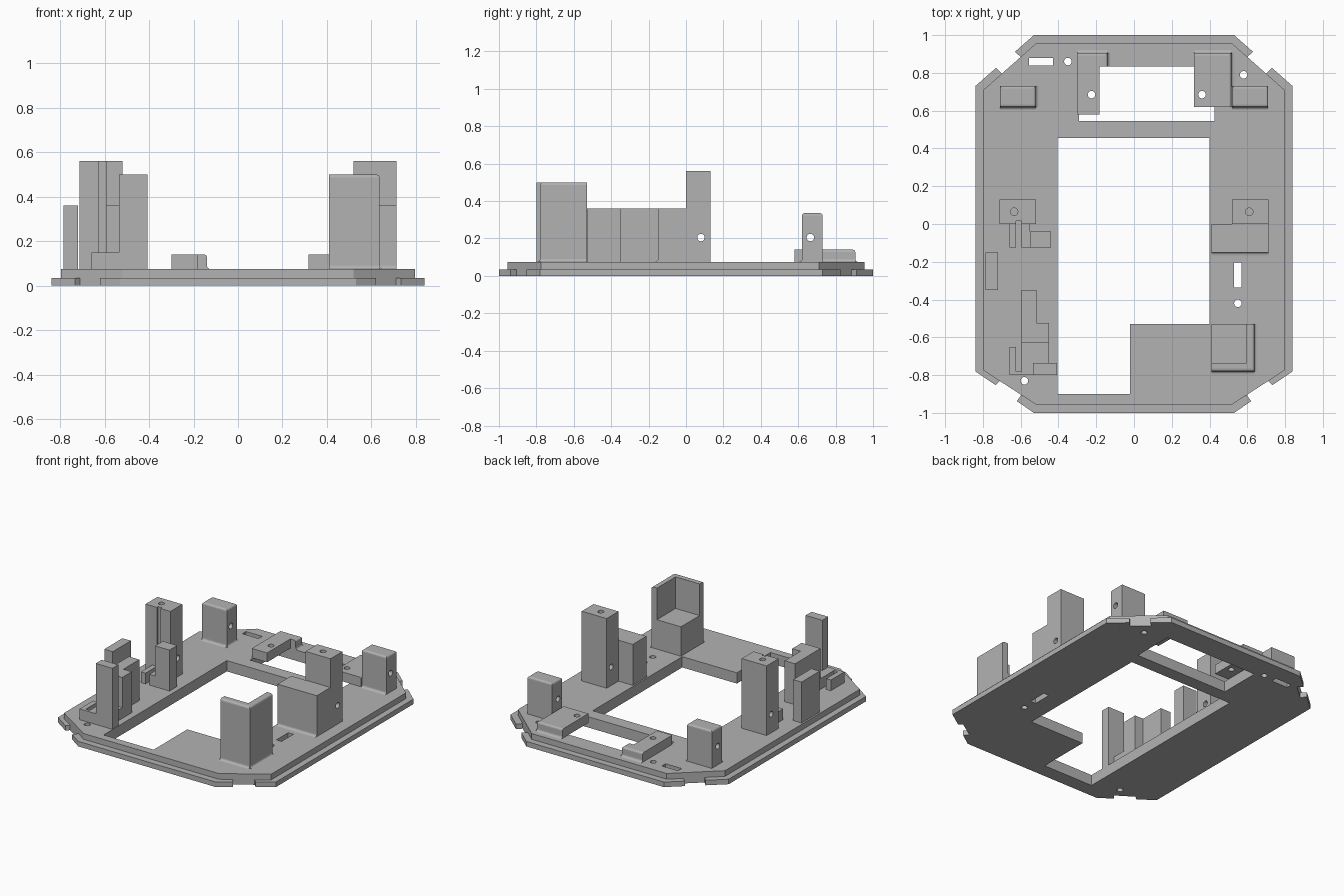
import bpy, bmesh, math
from mathutils import Vector

cube = bpy.data.objects.get("Cube")
if cube:
    bpy.data.objects.remove(cube)

grey = bpy.data.materials.new("plain_grey")
grey.use_nodes = True
colour = (0.45, 0.45, 0.45, 1)
grey.diffuse_color = colour
grey.node_tree.nodes["Principled BSDF"].inputs["Base Color"].default_value = colour

TOP = 0.075      # top of the base plate
HOLE = 0.02      # radius of the screw holes


def finish(name, bm):
    bmesh.ops.recalc_face_normals(bm, faces=bm.faces)
    mesh = bpy.data.meshes.new(name)
    bm.to_mesh(mesh)
    bm.free()
    mesh.materials.append(grey)
    obj = bpy.data.objects.new(name, mesh)
    bpy.context.collection.objects.link(obj)
    return obj


def add_prism(bm, pts, z0, z1):
    face = bm.faces.new([bm.verts.new((x, y, z0)) for x, y in pts])
    ext = bmesh.ops.extrude_face_region(bm, geom=[face])["geom"]
    verts = [g for g in ext if isinstance(g, bmesh.types.BMVert)]
    bmesh.ops.translate(bm, verts=verts, vec=(0, 0, z1 - z0))


def rect(x0, x1, y0, y1):
    return [(x0, y0), (x1, y0), (x1, y1), (x0, y1)]


def prism(name, pts, z1, z0=TOP, rounding=0, keep=lambda p: True):
    """Vertical prism; top edges whose midpoint passes keep are rounded."""
    bm = bmesh.new()
    add_prism(bm, pts, z0, z1)
    if rounding:
        edges = [e for e in bm.edges if all(abs(v.co.z - z1) < 1e-5 for v in e.verts)
                 and keep((e.verts[0].co + e.verts[1].co) / 2)]
        bmesh.ops.bevel(bm, geom=edges, offset=rounding, segments=3, profile=0.5, affect='EDGES')
    return finish(name, bm)


def fillet(name, p, q, out, r=0.016):
    """Concave strip where a wall running from p to q meets the plate."""
    bm = bmesh.new()
    arc = [(r - r * math.sin(a), r - r * math.cos(a))
           for a in (math.pi / 2 * i / 4 for i in range(5))]
    section = [(0, 0)] + arc
    rings = [[bm.verts.new((e[0] + out[0] * d, e[1] + out[1] * d, TOP + h))
              for d, h in section] for e in (p, q)]
    bm.faces.new(rings[0])
    bm.faces.new(rings[1])
    for i in range(len(section)):
        j = (i + 1) % len(section)
        bm.faces.new((rings[0][i], rings[0][j], rings[1][j], rings[1][i]))
    return finish(name, bm)


def cut(obj, rects=(), drills=(), z0=-0.1, z1=1.0):
    """Cut prisms and cylinders (start, end) out of an object."""
    bm = bmesh.new()
    for pts in rects:
        add_prism(bm, pts, z0, z1)
    for a, b in drills:
        a, b = Vector(a), Vector(b)
        rot = (b - a).to_track_quat('Z', 'Y').to_matrix().to_4x4()
        rot.translation = (a + b) / 2
        bmesh.ops.create_cone(bm, cap_ends=True, segments=20, radius1=HOLE,
                              radius2=HOLE, depth=(b - a).length, matrix=rot)
    cutter = finish("cutter", bm)
    cutter.hide_render = True
    mod = obj.modifiers.new("cut", 'BOOLEAN')
    mod.operation, mod.solver, mod.object = 'DIFFERENCE', 'EXACT', cutter
    bpy.context.view_layer.objects.active = obj
    bpy.ops.object.modifier_apply(modifier=mod.name)
    bpy.data.objects.remove(cutter)


def down(x, y, z0=-0.1, z1=0.3):
    return ((x, y, z0), (x, y, z1))


# Base plate with windows, slots and screw holes
half = [(0.52, -0.955), (0.797, -0.775), (0.797, 0.71), (0.52, 0.955)]
plate = prism("base_plate", half + [(-x, y) for x, y in reversed(half)], TOP, 0)
main_window = [(-0.405, -0.90), (-0.02, -0.90), (-0.02, -0.53),
               (0.40, -0.53), (0.40, 0.455), (-0.405, 0.455)]
cut(plate,
    [main_window, rect(-0.29, 0.425, 0.545, 0.835),
     rect(-0.555, -0.43, 0.84, 0.88), rect(0.53, 0.57, -0.335, -0.205)],
    [down(-0.35, 0.86), down(0.58, 0.79), down(0.55, -0.42), down(-0.58, -0.83)])

# Thin lip around the plate, open at the chamfered corners
back = [(0.53, 1.0), (0.63, 0.912), (0.60, 0.884), (0.52, 0.955)]
front = [(0.53, -1.0), (0.62, -0.938), (0.597, -0.905), (0.52, -0.955)]
side = [(0.84, 0.73), (0.73, 0.827), (0.70, 0.796), (0.797, 0.71),
        (0.797, -0.775), (0.71, -0.831), (0.733, -0.853), (0.84, -0.78)]
for name, pts in (("back_lip", back), ("front_lip", front)):
    prism(name, pts + [(-x, y) for x, y in reversed(pts)], 0.035, 0)
for name, s in (("left_lip", 1), ("right_lip", -1)):
    prism(name, [(s * x, y) for x, y in side], 0.035, 0)

# Rear blocks and tall towers, both drilled crosswise
for name, s in (("left", 1), ("right", -1)):
    block = prism(name + "_rear_block", rect(*sorted((s * 0.52, s * 0.71)), 0.62, 0.73),
                  0.335, rounding=0.012)
    cut(block, drills=[((-1, 0.665, 0.205), (1, 0.665, 0.205))])
    tower = prism(name + "_tower", rect(*sorted((s * 0.52, s * 0.712)), 0, 0.13), 0.56)
    grooves = [rect(-0.625, -0.595, -0.1, 0.015)] if s < 0 else []
    cut(tower, grooves, [((-1, 0.08, 0.205), (1, 0.08, 0.205)),
                         down(0.61 if s > 0 else -0.635, 0.065, 0.45, 0.7)], z0=TOP)
fillet("right_rear_block_side_fillet", (-0.52, 0.62), (-0.52, 0.73), (1, 0))
fillet("right_rear_block_front_fillet", (-0.71, 0.62), (-0.52, 0.62), (0, -1))
fillet("left_rear_block_front_fillet", (0.52, 0.62), (0.71, 0.62), (0, -1))

# Low brackets reaching over the rear window
bracket = prism("right_rear_bracket",
                [(-0.30, 0.58), (-0.182, 0.58), (-0.182, 0.835), (-0.14, 0.835),
                 (-0.14, 0.905), (-0.30, 0.905)], 0.14, rounding=0.012,
                keep=lambda p: p.y > 0.84)
cut(bracket, drills=[down(-0.225, 0.685)])
bracket = prism("left_rear_bracket", rect(0.318, 0.515, 0.62, 0.905), 0.14,
                rounding=0.012, keep=lambda p: p.y > 0.7 and p.x > 0.35)
cut(bracket, drills=[down(0.36, 0.685)])
fillet("right_bracket_side_fillet", (-0.14, 0.835), (-0.14, 0.905), (1, 0))
fillet("right_bracket_back_fillet", (-0.30, 0.905), (-0.14, 0.905), (0, 1))
fillet("left_bracket_side_fillet", (0.515, 0.73), (0.515, 0.905), (1, 0))
fillet("left_bracket_back_fillet", (0.318, 0.905), (0.515, 0.905), (0, 1))

# Step block in front of the left tower
prism("left_step_block", rect(0.41, 0.712, -0.15, 0), 0.36)
fillet("left_step_fillet", (0.41, -0.15), (0.712, -0.15), (0, -1))

# Front corner post: angled wall around a lower seat
prism("corner_post_wall",
      [(0.41, -0.78), (0.637, -0.78), (0.637, -0.53), (0.595, -0.53),
       (0.595, -0.735), (0.41, -0.735)], 0.5, rounding=0.014,
      keep=lambda p: p.x > 0.63 or p.y < -0.77)
prism("corner_post_seat", rect(0.41, 0.595, -0.735, -0.53), 0.28)
fillet("corner_post_front_fillet", (0.41, -0.78), (0.637, -0.78), (0, -1))
fillet("corner_post_side_fillet", (0.637, -0.78), (0.637, -0.53), (1, 0))

# Slotted guides on the right side
prism("guide_side_block", rect(-0.785, -0.72, -0.35, -0.15), 0.36)
prism("tower_guide_outer", rect(-0.66, -0.625, -0.125, 0), 0.15)
prism("tower_guide_inner", rect(-0.595, -0.55, -0.125, 0), 0.15)
prism("tower_guide_post", rect(-0.55, -0.44, -0.125, -0.04), 0.36)
prism("front_guide_base",
      [(-0.66, -0.80), (-0.535, -0.80), (-0.535, -0.735), (-0.45, -0.735), (-0.45, -0.63),
       (-0.595, -0.63), (-0.595, -0.78), (-0.625, -0.78), (-0.625, -0.65), (-0.66, -0.65)], 0.15)
prism("front_guide_post", rect(-0.535, -0.407, -0.80, -0.735), 0.5)
prism("front_guide_wall",
      [(-0.595, -0.63), (-0.45, -0.63), (-0.45, -0.525), (-0.515, -0.525),
       (-0.515, -0.35), (-0.595, -0.35)], 0.36)
